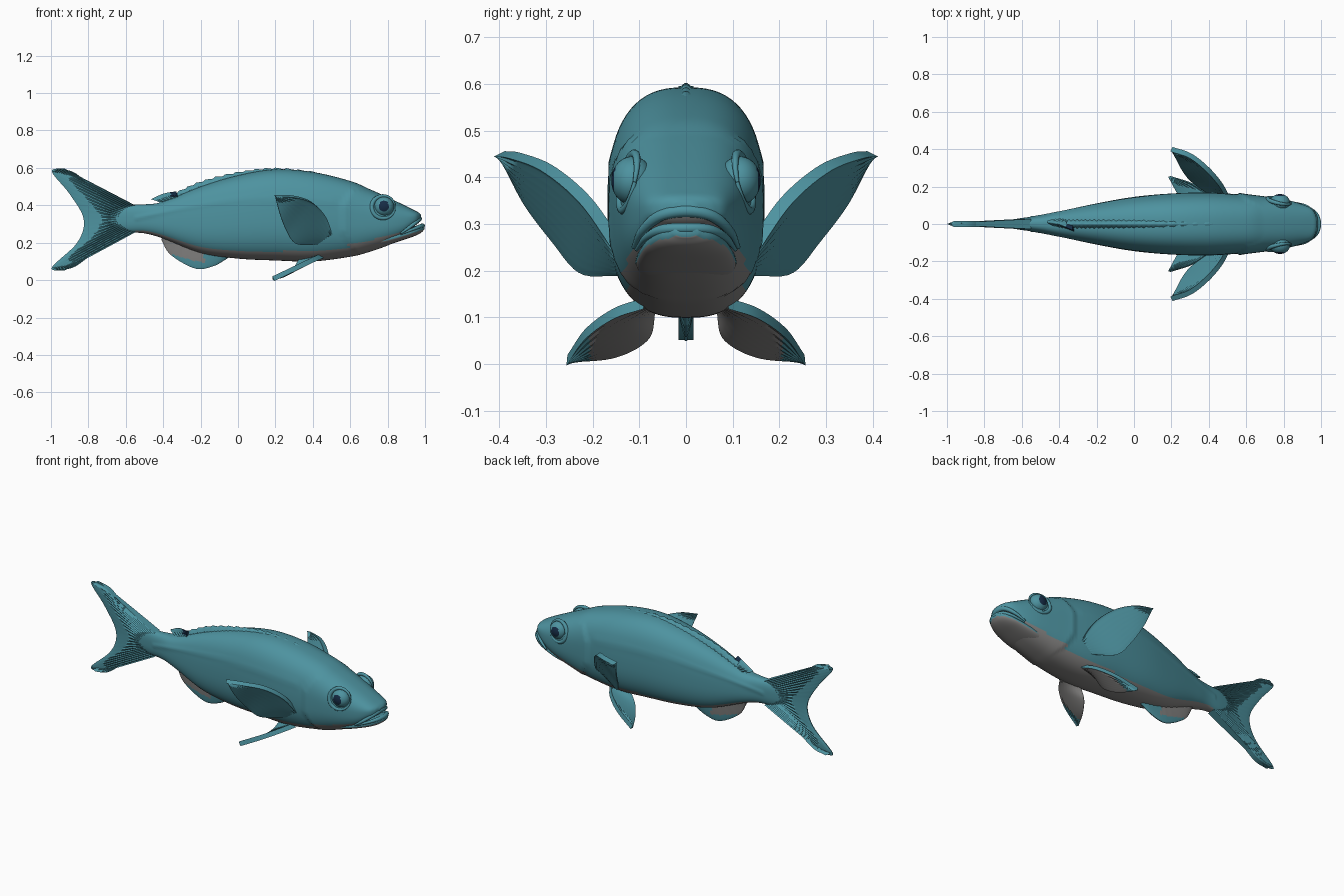
import bpy, bmesh, math
from mathutils import Vector

cube = bpy.data.objects.get("Cube")
if cube:
    bpy.data.objects.remove(cube, do_unlink=True)


def material(name, rgb):
    m = bpy.data.materials.new(name)
    m.use_nodes = True
    m.diffuse_color = (*rgb, 1)
    bsdf = m.node_tree.nodes["Principled BSDF"]
    bsdf.inputs["Base Color"].default_value = (*rgb, 1)
    bsdf.inputs["Roughness"].default_value = 0.7
    return m


MATS = [material("teal_skin", (0.075, 0.29, 0.35)),
        material("pale_grey_belly", (0.24, 0.235, 0.23)),
        material("navy_pupil", (0.008, 0.025, 0.06))]
TEAL, GREY, NAVY = range(3)
SIDES = (("front", -1), ("back", 1))


def spline(points, n):
    """Catmull-Rom through the points, n samples."""
    p = [Vector(q) for q in points]
    p = [2 * p[0] - p[1]] + p + [2 * p[-1] - p[-2]]
    out = []
    for i in range(n):
        s = i / (n - 1) * (len(p) - 3)
        k = min(int(s), len(p) - 4)
        t = s - k
        a, b, c, d = p[k:k + 4]
        out.append(0.5 * (2 * b + (c - a) * t + (2 * a - 5 * b + 4 * c - d) * t * t
                          + (3 * b - a - 3 * c + d) * t ** 3))
    return out


def finish(name, bm, rule=None, angle=50):
    bmesh.ops.recalc_face_normals(bm, faces=bm.faces)
    bm.normal_update()
    for f in bm.faces:
        f.smooth = True
        if rule:
            f.material_index = rule(f.calc_center_median(), f.normal)
    mesh = bpy.data.meshes.new(name)
    bm.to_mesh(mesh)
    bm.free()
    mesh.set_sharp_from_angle(angle=math.radians(angle))
    for m in MATS:
        mesh.materials.append(m)
    ob = bpy.data.objects.new(name, mesh)
    bpy.context.scene.collection.objects.link(ob)
    return ob


def loft(name, rings, rule=None):
    bm = bmesh.new()
    rows = [[bm.verts.new(p) for p in r] for r in rings]
    n = len(rows[0])
    for a, b in zip(rows, rows[1:]):
        for j in range(n):
            k = (j + 1) % n
            bm.faces.new((a[j], a[k], b[k], b[j]))
    bm.faces.new(rows[0])
    bm.faces.new(rows[-1])
    return finish(name, bm, rule)


def sections(stations, n, sides, power, shape=None):
    """Rounded-box rings from (x, bottom, top, half width) stations."""
    rings = []
    for x, lo, hi, w in spline(stations, n):
        ring = []
        for j in range(sides):
            t = 2 * math.pi * j / sides
            c, s = math.cos(t), math.sin(t)
            y = math.copysign(abs(c) ** (2 / power), c) * w
            z = (lo + hi) / 2 + math.copysign(abs(s) ** (2 / power), s) * (hi - lo) / 2
            if shape:
                y += math.copysign(shape(x, z) * abs(c), c)
            ring.append(Vector((x, y, z)))
        rings.append(ring)
    return rings


def fin(name, edge_a, edge_b, thick, n=24, off=None, rays="v", rule=None, jag=0):
    """Thin tapering membrane between two edges, with ray ripples."""
    A, B = spline(edge_a, n), spline(edge_b, n)
    if off is None:
        off = (A[n // 2] - B[n // 2]).cross(A[-1] - A[0]).normalized()
    steps = 16
    rings = []
    for i, (a, b) in enumerate(zip(A, B)):
        b = b + Vector((0, 0, jag * (i % 4) / 4))
        top, bottom = [], []
        for j in range(steps + 1):
            v = j / steps
            wave = math.cos(math.pi * (i if rays == "v" else j))
            t = thick * (1 - v) ** 0.7 * (1 + 0.22 * wave) + 0.0025
            p = a.lerp(b, v)
            top.append(p + off * t)
            bottom.append(p - off * t)
        rings.append(top + bottom[::-1])
    return loft(name, rings, rule)


# Body with gill cover step and lateral line
def body_relief(x, z):
    gill = 0.55 + 2.5 * (z - 0.33) ** 2
    d = 0
    if x > gill and z < 0.48:
        d += 0.010 * math.exp(-(x - gill) / 0.08)
    if -0.55 < x < 0.52:
        line = 0.33 + 0.11 * math.sin((x + 0.55) / 1.07 * math.pi * 0.7)
        d += 0.004 * math.exp(-((z - line) / 0.012) ** 2)
    return d


def belly(c, n):
    if c.x > 0.6:
        return GREY if n.z < -0.45 else TEAL
    return GREY if n.z < -0.6 and c.x > -0.55 else TEAL


body = [(-0.72, 0.28, 0.38, 0.012), (-0.6, 0.257, 0.402, 0.032),
        (-0.5, 0.25, 0.405, 0.045), (-0.4, 0.222, 0.42, 0.067),
        (-0.2, 0.145, 0.50, 0.11), (0, 0.115, 0.56, 0.145),
        (0.2, 0.105, 0.592, 0.163), (0.4, 0.10, 0.578, 0.168),
        (0.6, 0.125, 0.53, 0.155), (0.7, 0.15, 0.488, 0.146),
        (0.8, 0.185, 0.443, 0.132), (0.88, 0.225, 0.405, 0.112),
        (0.94, 0.285, 0.375, 0.088), (0.965, 0.305, 0.362, 0.062),
        (0.978, 0.323, 0.35, 0.025)]
loft("body", sections(body, 150, 72, 2.6, body_relief), belly)

# Lower jaw and lips
jaw = [(0.68, 0.16, 0.24, 0.10), (0.8, 0.188, 0.25, 0.108), (0.9, 0.22, 0.272, 0.095),
       (0.95, 0.238, 0.29, 0.078), (0.98, 0.254, 0.30, 0.056), (0.997, 0.272, 0.294, 0.025)]
loft("lower_jaw", sections(jaw, 30, 40, 2.3), belly)


def tube(name, path, radius, n=40):
    pts = spline(path, n)
    rings = []
    for i, p in enumerate(pts):
        d = (pts[min(i + 1, n - 1)] - pts[max(i - 1, 0)]).normalized()
        u = d.cross(Vector((0, 0, 1))).normalized()
        v = d.cross(u)
        r = radius * (0.35 + 0.65 * math.sin(math.pi * i / (n - 1)))
        rings.append([p + r * (u * math.cos(k * math.pi / 5) + v * math.sin(k * math.pi / 5))
                      for k in range(10)])
    return loft(name, rings)


def mirrored(half):
    return half + [(x, -y, z) for x, y, z in reversed(half[:-1])]


tube("upper_lip", mirrored([(0.87, 0.112, 0.25), (0.92, 0.094, 0.285),
                            (0.96, 0.055, 0.318), (0.97, 0, 0.328)]), 0.014)
tube("lower_lip", mirrored([(0.87, 0.106, 0.245), (0.935, 0.084, 0.272),
                            (0.975, 0.05, 0.288), (0.988, 0, 0.291)]), 0.012)

# Eyes: bulging ball with a dark pupil, and a socket rim
for side, s in SIDES:
    bm = bmesh.new()
    bmesh.ops.create_uvsphere(bm, u_segments=32, v_segments=24, radius=1)
    for v in bm.verts:
        x, y, z = v.co
        v.co = (0.78 + 0.054 * x, s * (0.115 + 0.045 * z), 0.393 + 0.052 * y)
    finish(side + "_eye", bm,
           lambda c, n: NAVY if math.hypot(c.x - 0.78, c.z - 0.397) < 0.027
           and abs(c.y) > 0.13 else TEAL)
    rim = []
    for k in range(33):
        t = 2 * math.pi * k / 32
        rim.append((0.777 + 0.062 * math.cos(t),
                    s * (0.122 - 0.012 * math.cos(t) - 0.012 * math.sin(t)),
                    0.39 + 0.06 * math.sin(t)))
    tube(side + "_eye_socket", rim, 0.012)

# Paired fins
for side, s in SIDES:
    def place(pts):
        return [(x, s * y, z) for x, y, z in pts]

    fin(side + "_pectoral_fin",
        place([(0.50, 0.145, 0.25), (0.46, 0.215, 0.35), (0.39, 0.295, 0.418),
               (0.3, 0.365, 0.446), (0.2, 0.40, 0.45)]),
        place([(0.42, 0.145, 0.19), (0.31, 0.225, 0.195), (0.26, 0.285, 0.262),
               (0.225, 0.35, 0.35), (0.2, 0.395, 0.445)]),
        0.010, rays="u")
    fin(side + "_pelvic_fin",
        place([(0.45, 0.09, 0.13), (0.4, 0.155, 0.108), (0.31, 0.215, 0.065),
               (0.19, 0.255, 0.008)]),
        place([(0.33, 0.065, 0.115), (0.29, 0.08, 0.055), (0.24, 0.15, 0.016),
               (0.185, 0.25, 0.005)]),
        0.009, rays="u",
        rule=lambda c, n: GREY if n.z < 0.1 and abs(c.y) < 0.205 else TEAL)

# Tail fin, from the tail root out to the forked edge
Y = Vector((0, 1, 0))
fin("tail_fin",
    [(-0.55, 0, 0.40), (-0.6, 0, 0.385), (-0.62, 0, 0.35), (-0.62, 0, 0.325),
     (-0.62, 0, 0.30), (-0.6, 0, 0.275), (-0.55, 0, 0.255)],
    [(-0.93, 0, 0.598), (-0.995, 0, 0.58), (-0.9, 0, 0.46), (-0.825, 0, 0.325),
     (-0.86, 0, 0.20), (-0.995, 0, 0.068), (-0.93, 0, 0.05)],
    0.020, n=49, off=Y)
for name, root, mid, end in (("upper", 0.40, 0.478, 0.596), ("lower", 0.256, 0.155, 0.052)):
    fin("tail_" + name + "_edge",
        [(-0.55, 0, root), (-0.65, 0, root + (mid - root) * 0.32), (-0.76, 0, mid),
         (-0.87, 0, mid + (end - mid) * 0.8), (-0.96, 0, end)],
        [(-0.58, 0, 0.33), (-0.68, 0, 0.33 + (mid - 0.33) * 0.3),
         (-0.80, 0, 0.33 + (mid - 0.33) * 0.8),
         (-0.90, 0, mid + (end - mid) * 0.55), (-0.99, 0, end + (mid - end) * 0.15)],
        0.011, off=Y, rays="u")

# Anal fin, grey near its root
fin("anal_fin",
    [(-0.40, 0, 0.25), (-0.3, 0, 0.21), (-0.2, 0, 0.17), (-0.12, 0, 0.15), (-0.04, 0, 0.14)],
    [(-0.41, 0, 0.215), (-0.36, 0, 0.135), (-0.23, 0, 0.062), (-0.13, 0, 0.075),
     (-0.05, 0, 0.12)],
    0.018, off=Y,
    rule=lambda c, n: GREY if c.z > 0.07 - 0.26 * (c.x + 0.1) and c.x < -0.18 else TEAL)

# Folded dorsal fin with a ragged rear, and the small tuft behind it
fin("dorsal_fin",
    [(0.45, 0, 0.55), (0.2, 0, 0.57), (0, 0, 0.54), (-0.2, 0, 0.475), (-0.37, 0, 0.41)],
    [(0.43, 0, 0.572), (0.2, 0, 0.594), (0, 0, 0.572), (-0.2, 0, 0.522), (-0.37, 0, 0.445)],
    0.028, n=61, off=Y, jag=0.010)
fin("dorsal_tuft",
    [(-0.32, -0.012, 0.44), (-0.36, 0, 0.425), (-0.40, 0.005, 0.41)],
    [(-0.33, -0.03, 0.475), (-0.40, 0, 0.462), (-0.465, 0.012, 0.432)],
    0.02, n=13, off=Y,
    rule=lambda c, n: NAVY if c.x > -0.36 and c.z > 0.445 else TEAL)
